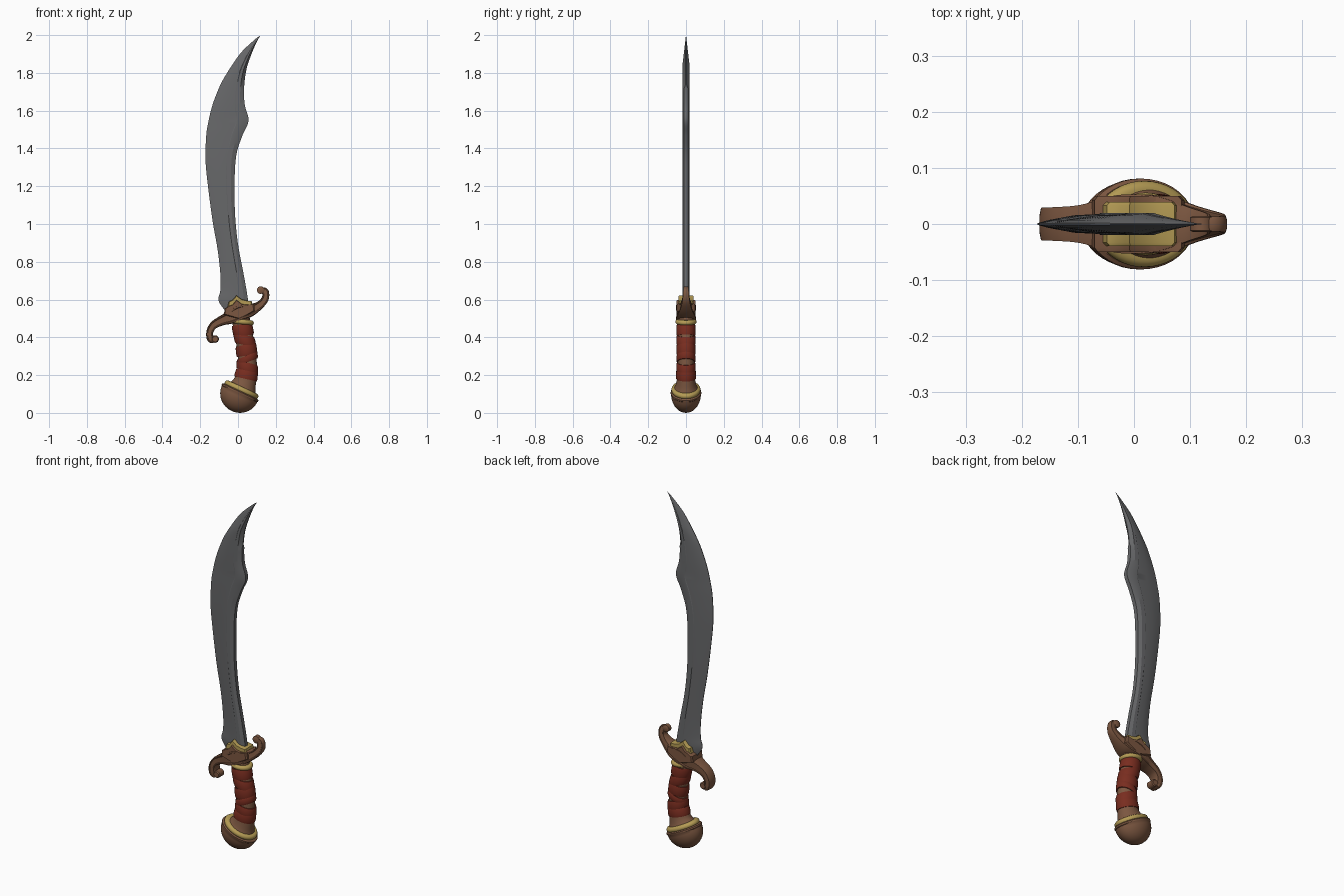
import bpy, bmesh, math

if "Cube" in bpy.data.objects:
    bpy.data.objects.remove(bpy.data.objects["Cube"])

def material(name, rgb):
    m = bpy.data.materials.new(name)
    m.diffuse_color = (*rgb, 1)
    m.use_nodes = True
    m.node_tree.nodes["Principled BSDF"].inputs["Base Color"].default_value = m.diffuse_color
    return m

STEEL = material("steel", (0.135, 0.137, 0.142))
BROWN = material("bronze_brown", (0.20, 0.095, 0.052))
GOLD = material("gold", (0.46, 0.33, 0.09))
RED = material("red_leather", (0.19, 0.026, 0.014))

def finish(name, bm, mat, angle=35):
    bmesh.ops.recalc_face_normals(bm, faces=bm.faces)
    me = bpy.data.meshes.new(name)
    bm.to_mesh(me)
    bm.free()
    ob = bpy.data.objects.new(name, me)
    bpy.context.collection.objects.link(ob)
    me.materials.append(mat)
    bpy.ops.object.select_all(action='DESELECT')
    ob.select_set(True)
    bpy.context.view_layer.objects.active = ob
    bpy.ops.object.shade_smooth_by_angle(angle=math.radians(angle))
    return ob

def loft(name, rings, mat, angle=35):
    """Skin a list of equal-length point rings and cap both ends."""
    bm = bmesh.new()
    vs = [[bm.verts.new(p) for p in r] for r in rings]
    n = len(rings[0])
    for a, b in zip(vs, vs[1:]):
        for i in range(n):
            j = (i + 1) % n
            bm.faces.new((a[i], a[j], b[j], b[i]))
    bm.faces.new(vs[0])
    bm.faces.new(vs[-1])
    bmesh.ops.remove_doubles(bm, verts=bm.verts, dist=1e-5)
    return finish(name, bm, mat, angle)

def spline(pts, steps):
    """Catmull-Rom through tuples of any size."""
    out = []
    for i in range(len(pts) - 1):
        p0, p1, p2, p3 = pts[max(i - 1, 0)], pts[i], pts[i + 1], pts[min(i + 2, len(pts) - 1)]
        for s in range(steps):
            t = s / steps
            out.append(tuple(0.5 * (2 * b + (c - a) * t + (2 * a - 5 * b + 4 * c - d) * t * t
                             + (3 * b - a - 3 * c + d) * t ** 3)
                             for a, b, c, d in zip(p0, p1, p2, p3)))
    return out + [pts[-1]]

def ring(cx, cz, tilt, rx, ry, n=40):
    """Ellipse around the grip axis; positive tilt (degrees) lowers the +x side."""
    t = math.radians(tilt)
    return [(cx + rx * math.cos(a) * math.cos(t), ry * math.sin(a), cz - rx * math.cos(a) * math.sin(t))
            for a in (2 * math.pi * k / n for k in range(n))]

# Blade: (edge x, edge z, spine x, spine z) stations
stations = spline([
    (-.06, .53, .065, .53), (-.103, .594, .055, .585), (-.093, .65, .045, .65),
    (-.093, .73, .027, .75), (-.108, .865, -.001, .90), (-.135, 1.02, -.016, 1.06),
    (-.16, 1.21, -.018, 1.235), (-.172, 1.34, -.008, 1.37), (-.168, 1.47, .024, 1.47),
    (-.155, 1.55, .056, 1.548), (-.135, 1.63, .036, 1.63), (-.105, 1.71, .032, 1.715),
    (-.07, 1.78, .045, 1.82), (.01, 1.90, .077, 1.914), (.085, 1.973, .105, 1.975),
    (.12, 2.0, .12, 2.0)], 5)
rings = []
for lx, lz, rx, rz in stations:
    spine = .011 if rz < 1.72 else .003
    k = min(1, max(0.05, (2.0 - rz) / .16))
    half = [(0, .0015), (.12, .007), (.4, .0155), (.69, .0178), (.71, .0195), (.86, .0195), (1, spine)]
    sec = [(t, -y) for t, y in half] + [(t, y) for t, y in reversed(half)]
    rings.append([(lx + (rx - lx) * t, y * k, lz + (rz - lz) * t) for t, y in sec])
loft("blade", rings, STEEL, 20)

# Guard: S-shaped sweep (x, z, half height, half depth) with raised rims
path = spline([
    (-.122, .390, .013, .020), (-.143, .389, .019, .026), (-.150, .425, .018, .029),
    (-.130, .463, .021, .030), (-.087, .488, .026, .034), (-.035, .508, .036, .048),
    (.013, .532, .042, .053), (.061, .543, .036, .046), (.108, .565, .023, .030),
    (.143, .603, .019, .019), (.144, .643, .018, .014), (.120, .650, .014, .012)], 6)
prof = [(1, .5), (.85, 1), (.65, 1), (.55, .88), (-.55, .88), (-.65, 1), (-.85, 1), (-1, .5)]
prof += [(u, -v) for u, v in reversed(prof)]
rings = []
for i, (x, z, h, d) in enumerate(path):
    a, b = path[max(i - 1, 0)], path[min(i + 1, len(path) - 1)]
    dx, dz = b[0] - a[0], b[1] - a[1]
    l = math.hypot(dx, dz)
    rings.append([(x - dz / l * u * h, v * d, z + dx / l * u * h) for u, v in prof])
loft("guard", rings, BROWN, 30)

# Scroll buttons at both guard ends
def disc(name, x, z, r, d):
    circ = [(x + r * math.cos(a), z + r * math.sin(a)) for a in (2 * math.pi * k / 24 for k in range(24))]
    rows = [(-d, .75), (-d * .8, 1), (d * .8, 1), (d, .75)]
    loft(name, [[(x + (p - x) * s, y, z + (q - z) * s) for p, q in circ] for y, s in rows], BROWN)

disc("scroll_left", -.121, .391, .020, .024)
disc("scroll_right", .120, .650, .020, .0145)

# Crest plates where the blade enters the guard
def plate(name, pts, d, mat):
    cx, cz = sum(p[0] for p in pts) / len(pts), sum(p[1] for p in pts) / len(pts)
    rows = [(-d, .92), (-d * .85, 1), (d * .85, 1), (d, .92)]
    loft(name, [[(cx + (x - cx) * s, y, cz + (z - cz) * s) for x, z in pts] for y, s in rows], mat)

plate("gold_crest", [(-.06, .545), (-.048, .59), (-.03, .597), (-.008, .622), (.018, .602),
                     (.05, .594), (.072, .592), (.08, .56), (.01, .50)], .039, GOLD)
plate("brown_crest", [(-.075, .52), (-.07, .553), (-.045, .568), (-.03, .572), (-.008, .598), (.02, .577),
                      (.055, .570), (.085, .578), (.09, .54), (.01, .495)], .050, BROWN)

# Grip core: (x, z, tilt, rx, ry)
grip = spline([
    (.014, .112, 25, .090, .072), (.020, .127, 23, .080, .066), (.030, .148, 19, .066, .055),
    (.041, .185, 10, .056, .047), (.050, .25, 2, .050, .044), (.045, .33, -6, .049, .044),
    (.033, .40, -8, .048, .044), (.020, .47, -8, .048, .044), (.014, .51, -8, .046, .044)], 6)
loft("grip", [ring(*g) for g in grip], BROWN, 40)

def grip_at(z):
    for a, b in zip(grip, grip[1:]):
        if a[1] <= z <= b[1]:
            t = (z - a[1]) / (b[1] - a[1])
            return [p + (q - p) * t for p, q in zip(a, b)]
    return grip[-1]

# Leather wraps: (height, width, extra tilt)
for i, (z0, w, tilt) in enumerate([(.438, .060, 0), (.385, .055, 20), (.333, .058, -6),
                                   (.287, .036, -20), (.242, .050, 16), (.205, .050, 2)]):
    rows = []
    for s, e in [(-.5, -.004), (-.5, .004), (-.3, .007), (.3, .007), (.5, .004), (.5, -.004)]:
        x, z, t, rx, ry = grip_at(z0 + s * w)
        rows.append(ring(x, z, t + tilt, (rx + e) / math.cos(math.radians(tilt)), ry + e))
    loft("leather_wrap_%d" % (i + 1), rows, RED, 40)

# Turned parts stacked along a tilted axis: rows of (offset, rx, ry)
def turned(name, cx, cz, tilt, rows, mat):
    t = math.radians(tilt)
    loft(name, [ring(cx + math.sin(t) * h, cz + math.cos(t) * h, tilt, rx, ry) for h, rx, ry in rows], mat)

def bead(h, r, rx, ry):
    return [(h + r * math.sin(a), rx + r * math.cos(a), ry + r * math.cos(a))
            for a in (math.pi * (k / 8 - .5) for k in range(9))]

turned("collar", .021, .482, 8 - 2, bead(0, .013, .050, .043), GOLD)
turned("pommel_ring", .008, .10, 25, bead(.025, .015, .082, .062), GOLD)
dome = [(-.0989 * math.cos(a), .103 * math.sin(a), .079 * math.sin(a))
        for a in (math.pi / 2 * k / 12 for k in range(13))]
dome[0] = (-.0989, .001, .001)
turned("pommel", .008, .10, 25, dome + [(.003, .106, .081), (.011, .106, .081), (.016, .098, .075)], BROWN)
